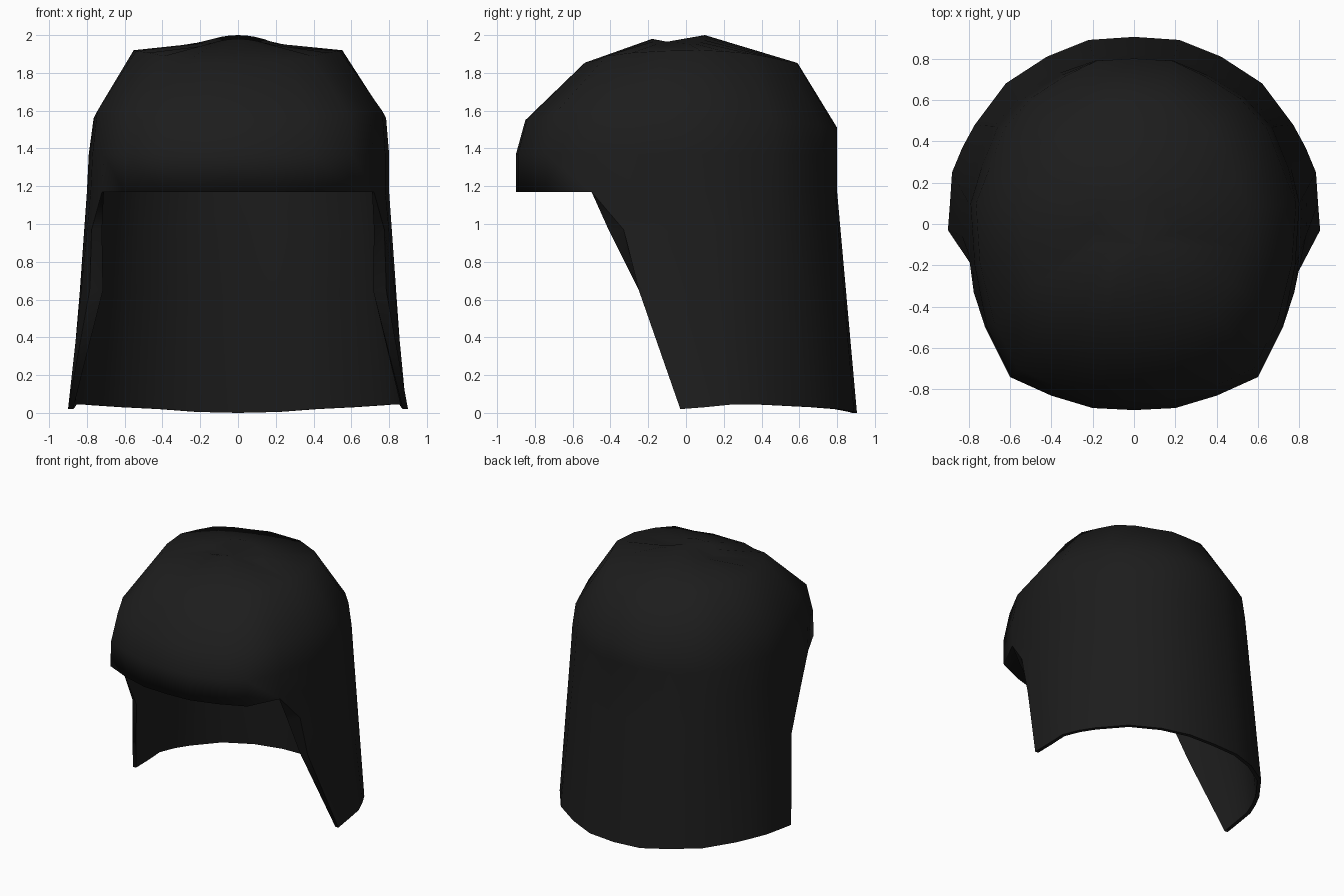
import bpy, bmesh

if "Cube" in bpy.data.objects:
    bpy.data.objects.remove(bpy.data.objects["Cube"])

# Half outline at fringe height, front to back, and the flap hem below it
RIM = [(0, -.9), (.2, -.89), (.4, -.83), (.6, -.74), (.72, -.5), (.78, -.2), (.8, .1),
       (.77, .28), (.69, .48), (.55, .63), (.37, .74), (.19, .79), (0, .8)]
HEM = [(.9, -.03, .02), (.89, .1, .03), (.88, .25, .045), (.83, .37, .045), (.77, .48, .04),
       (.62, .68, .03), (.42, .81, .02), (.22, .89, .005), (0, .905, 0)]
FLAP = 4            # first column that continues down as a side flap


def mix(a, b, t):
    return tuple(u + (v - u) * t for u, v in zip(a, b))


def column(i, sign):
    """Points of one half column, from crown to hem."""
    x, y = RIM[i]
    back = y > 0
    side = (x / .8) ** 2
    narrow = .975 if sign < 0 else 1      # left side is slightly slimmer
    bx = .98 if i in (5, 6) else .965
    diag = 7 <= i <= 10                   # rear corners taper in toward the top
    c = .95 if diag or i in (2, 3, 4) else 1
    b, b2, a = (.965, .97, .985) if diag else (1, 1, 1)
    pts = [(x * .25, y * (.125 if back else .2), (2.0 if back else 1.98) - .045 * side),
           (x * .69 * c, y * (.74 if back else .6) * c, 1.85 + .07 * side),
           (x * bx * narrow * b, y * (1 if back else .945) * b,
            (1.51 if back else 1.55) + .05 * side),
           (x * (narrow + 1) / 2 * b2, y * b2, 1.37),
           (x * a, y * a, 1.17)]
    if i >= FLAP:
        hem = HEM[i - FLAP]
        if i == FLAP:                     # front edge of the flap
            pts += [(.775, -.33, .97), (.785, -.25 if sign > 0 else -.2, .65)]
        else:
            pts += [mix(pts[-1], hem, .18), mix(pts[-1], hem, .47)]
        pts.append(hem)
    return [(p[0] * sign, p[1], p[2]) for p in pts]


def inset(p, level, i, sign):
    """Inner lining point for an outer point."""
    if i == FLAP and level in (4, 5, 6):  # lip that turns inward along the flap edge
        x, y, z = ((.71, -.5, 1.17), (.72, -.41, .97), (.715, -.25, .65))[level - 4]
        return (x * sign, y, z)
    s = (.92, .92, .92, .94, .95, .95, .95, .97)[level]
    drop = (.08, .08, .05, 0, 0, 0, 0, 0)[level]
    return (p[0] * s, max(p[1] * s, -.5), p[2] - drop)


n = len(RIM)
# Full loop of columns: right side front to back, then mirrored left side
cols = [(i, 1) for i in range(n)] + [(i, -1) for i in range(n - 2, 0, -1)]

bm = bmesh.new()


def add_surface(inner):
    """Dome with open hem; returns its vertices."""
    grid = []
    for i, sign in cols:
        pts = column(i, sign)
        if inner:
            pts = [inset(p, level, i, sign) for level, p in enumerate(pts)]
        grid.append([bm.verts.new(p) for p in pts])
    top = bm.verts.new((.03, -.1, 1.87 if inner else 1.965))
    for k, a in enumerate(grid):
        b = grid[(k + 1) % len(grid)]
        bm.faces.new((top, a[0], b[0]))
        for j in range(min(len(a), len(b)) - 1):
            bm.faces.new((a[j], a[j + 1], b[j + 1], b[j]))
    return [v for line in grid for v in line]


outer = add_surface(False)
rim_edges = [e for e in bm.edges if e.is_boundary]
lining = add_surface(True)
pairs = dict(zip(outer, lining))

# Rim joining the outer surface and lining, including the thick fringe underside
rim_faces = []
for e in rim_edges:
    a, b = e.verts
    rim_faces.append(bm.faces.new((a, b, pairs[b], pairs[a])))

bmesh.ops.recalc_face_normals(bm, faces=bm.faces)

# Smooth surface: the hem and lining edges are crisp, the fringe rolls under
for f in bm.faces:
    f.smooth = True
rim_set = set(rim_faces)
for e in bm.edges:
    on_rim = sum(f in rim_set for f in e.link_faces) == 1
    fringe = all(v in pairs and v.co.y < -.7 for v in e.verts)
    if on_rim and not fringe:
        e.smooth = False

mesh = bpy.data.meshes.new("hair")
bm.to_mesh(mesh)
bm.free()
hair = bpy.data.objects.new("hair", mesh)
bpy.context.collection.objects.link(hair)

black = bpy.data.materials.new("soft_black")
black.diffuse_color = (.012, .012, .012, 1)
black.use_nodes = True
black.node_tree.nodes["Principled BSDF"].inputs["Base Color"].default_value = black.diffuse_color
mesh.materials.append(black)
